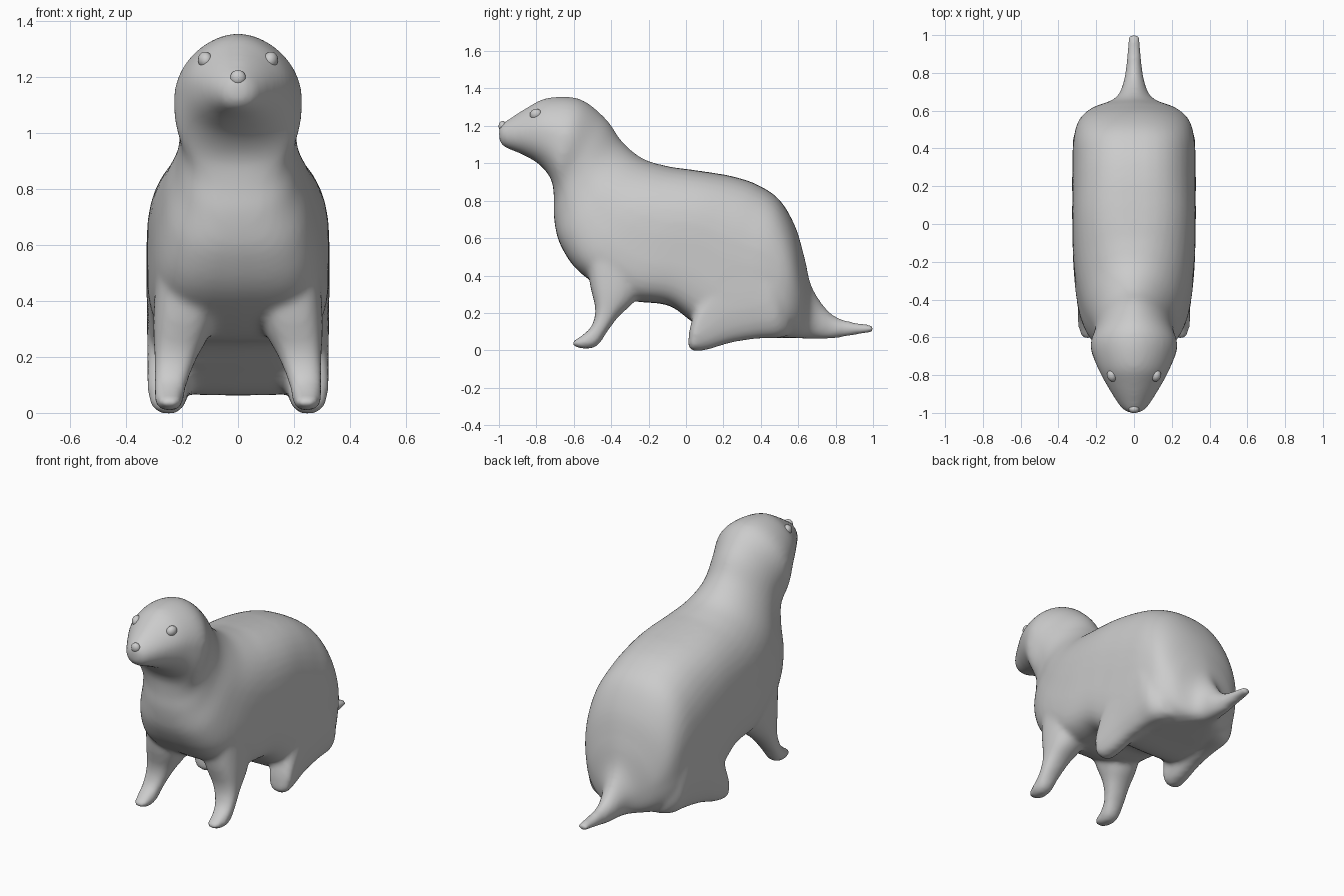
import bpy, bmesh, math
from mathutils import Vector

if "Cube" in bpy.data.objects:
    bpy.data.objects.remove(bpy.data.objects["Cube"])

grey = bpy.data.materials.new("soft grey")
grey.diffuse_color = (0.6, 0.6, 0.6, 1)
grey.use_nodes = True
grey.node_tree.nodes["Principled BSDF"].inputs["Base Color"].default_value = grey.diffuse_color


def smooth_rings(rings, steps=5):
    """Catmull-Rom interpolation through the ring settings."""
    pts = [rings[0]] + rings + [rings[-1]]
    out = []
    for a, b, c, d in zip(pts, pts[1:], pts[2:], pts[3:]):
        for i in range(steps):
            t = i / steps
            out.append([0.5 * (2*q + (r-p)*t + (2*p-5*q+4*r-s)*t*t + (3*q-p-3*r+s)*t**3)
                        for p, q, r, s in zip(a, b, c, d)])
    return out + [list(rings[-1])]


def trunk_shape(w):
    """Squareness above and below: wide sections are boxier, mostly underneath."""
    f = w / 0.327
    above = 1.72 + 0.78 * f ** 5
    return above, above + 0.5 + 1.5 * f ** 4


def leg_shape(w):
    return 2.1, 2.6


def loft(bm, rings, shape, sign=1, sides=40):
    """Ring = top y, top z, bottom y, bottom z, half width, optional centre x."""
    loops = []
    for ty, tz, by, bz, w, *centre in smooth_rings(rings):
        cx = centre[0] if centre else 0
        top, bot = Vector((cx, ty, tz)), Vector((cx, by, bz))
        mid, half = (top + bot) / 2, (top - bot) / 2
        above, below = shape(w)
        loop = []
        for k in range(sides):
            a = 2 * math.pi * k / sides
            c, s = math.cos(a), math.sin(a)
            e = above if s > 0 else below
            u = math.copysign(abs(c) ** (2 / e), c)
            v = math.copysign(abs(s) ** (2 / e), s)
            p = mid + half * v + Vector((w * u, 0, 0))
            loop.append(bm.verts.new((p.x * sign, p.y, p.z)))
        loops.append(loop)
    faces = []
    for a, b in zip(loops, loops[1:]):
        for k in range(sides):
            j = (k + 1) % sides
            faces.append(bm.faces.new((a[k], a[j], b[j], b[k])))
    faces += [bm.faces.new(loops[0][::-1]), bm.faces.new(loops[-1])]
    bmesh.ops.recalc_face_normals(bm, faces=faces)


# Snout, head, neck, torso and tail in one sweep
trunk = [
    (-1.00, 1.20, -1.00, 1.13, .025),
    (-.965, 1.225, -.975, 1.09, .07),
    (-.85, 1.298, -.87, 1.045, .14),
    (-.74, 1.35, -.78, .99, .192),
    (-.57, 1.345, -.72, .91, .230),
    (-.43, 1.24, -.706, .81, .209),
    (-.34, 1.115, -.705, .70, .220),
    (-.23, 1.025, -.67, .56, .265),
    (-.10, .985, -.56, .41, .302),
    (.00, .97, -.33, .275, .322),
    (.12, .953, -.10, .242, .327),
    (.25, .93, .03, .155, .327),
    (.38, .887, .16, .07, .327),
    (.50, .805, .36, .065, .322),
    (.585, .66, .50, .065, .295),
    (.635, .49, .59, .065, .225),
    (.675, .335, .665, .062, .095),
    (.78, .195, .78, .062, .05),
    (.90, .15, .90, .082, .039),
    (1.006, .137, 1.006, .098, .029),
]
# Front leg, from shoulder to toe
front_leg = [
    (-.20, .54, -.54, .58, .10, .19),
    (-.25, .30, -.515, .36, .108, .195),
    (-.36, .18, -.485, .22, .077, .222),
    (-.42, .10, -.505, .13, .061, .239),
    (-.475, .022, -.55, .085, .052, .246),
    (-.545, .008, -.588, .06, .046, .245),
    (-.605, .022, -.61, .047, .024, .245),
]
# Haunch and hind foot, flush with the flank
hind_leg = [
    (.016, .10, .012, .018, .035, .25),
    (.035, .17, .035, -.002, .068, .252),
    (.09, .34, .11, .002, .078, .246),
    (.20, .56, .24, .04, .089, .236),
    (.36, .60, .38, .062, .103, .222),
    (.46, .50, .49, .065, .117, .20),
    (.54, .36, .55, .08, .10, .17),
]

bm = bmesh.new()
loft(bm, trunk, trunk_shape)
for side in (1, -1):
    loft(bm, front_leg, leg_shape, side)
    loft(bm, hind_leg, leg_shape, side)
mesh = bpy.data.meshes.new("body")
bm.to_mesh(mesh)
bm.free()
body = bpy.data.objects.new("body", mesh)
bpy.context.collection.objects.link(body)
mesh.materials.append(grey)

# Fuse the parts into one skin and soften the joins
fuse = body.modifiers.new("fuse", 'REMESH')
fuse.mode = 'VOXEL'
fuse.voxel_size = 0.014
fuse.use_smooth_shade = True
soften = body.modifiers.new("soften", 'SMOOTH')
soften.factor = 0.5
soften.iterations = 12


def bead(name, location, size, tilt=(0, 0, 0)):
    bpy.ops.mesh.primitive_uv_sphere_add(segments=16, ring_count=10, location=location, rotation=tilt)
    ob = bpy.context.object
    ob.name = name
    ob.scale = size
    ob.data.materials.append(grey)
    bpy.ops.object.shade_smooth()


# Eyes and nose
for side, label in ((1, "left"), (-1, "right")):
    bead(label + "_eye", (.117 * side, -.803, 1.262), (.026, .033, .029), (0.3, 0, -.3 * side))
bead("nose", (0, -.98, 1.198), (.028, .022, .028))
